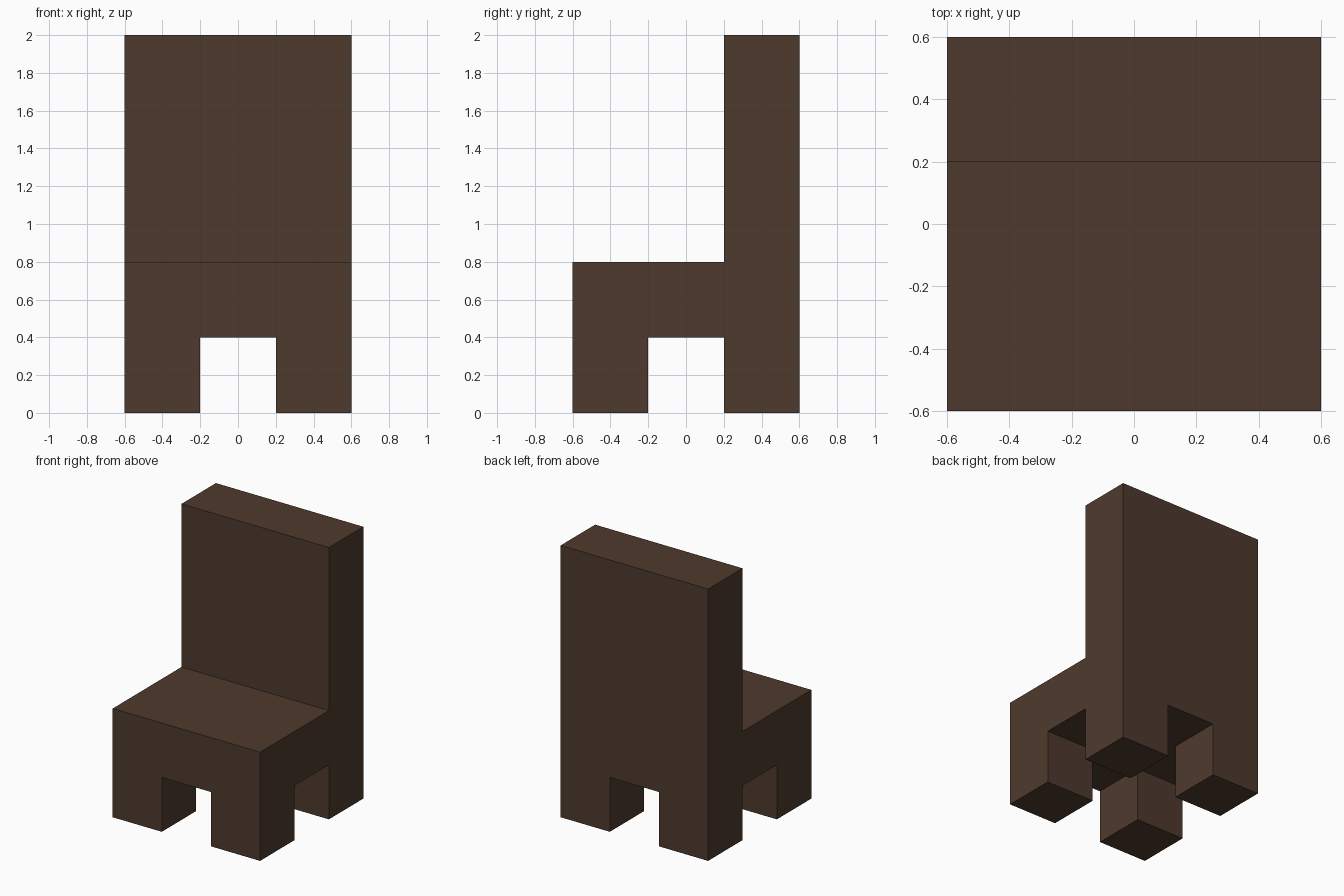
import bpy, bmesh, math
from mathutils import Vector

if "Cube" in bpy.data.objects:
    bpy.data.objects.remove(bpy.data.objects["Cube"])

CELL = 0.4  # the whole chair sits on a 0.4 unit module

# Parts, as boxes of modules: (x range, y range, z range)
seat = [(range(3), range(3), range(1, 2))]
backrest = [(range(3), range(2, 3), range(1, 5))]
legs = [(range(x, x + 1), range(y, y + 1), range(1)) for x in (0, 2) for y in (0, 2)]

filled = {(x, y, z) for xs, ys, zs in seat + backrest + legs
          for x in xs for y in ys for z in zs}


def add_side(bm, cell, axis, sign):
    """Add one square side of a module."""
    centre = Vector(cell) + Vector((-1.0, -1.0, 0.5))
    u, v = Vector(), Vector()
    u[(axis + 1) % 3], v[(axis + 2) % 3] = 0.5, 0.5
    centre[axis] += 0.5 * sign
    corners = [centre - u - v, centre + u - v, centre + u + v, centre - u + v]
    if sign < 0:
        corners.reverse()
    bm.faces.new([bm.verts.new(c * CELL) for c in corners])


# Outer skin only: no hidden faces where the parts join
bm = bmesh.new()
for cell in sorted(filled):
    for axis in range(3):
        for sign in (-1, 1):
            neighbour = list(cell)
            neighbour[axis] += sign
            if tuple(neighbour) not in filled:
                add_side(bm, cell, axis, sign)
bmesh.ops.remove_doubles(bm, verts=bm.verts, dist=0.001)

# Merge the modules into large flat faces
bmesh.ops.dissolve_limit(bm, angle_limit=math.radians(1), verts=bm.verts, edges=bm.edges)

mesh = bpy.data.meshes.new("chair")
bm.to_mesh(mesh)
bm.free()
chair = bpy.data.objects.new("chair", mesh)
bpy.context.collection.objects.link(chair)

# Dark brown wood
wood = bpy.data.materials.new("dark_brown_wood")
wood.diffuse_color = (0.0762, 0.0423, 0.0262, 1.0)
wood.use_nodes = True
wood.node_tree.nodes["Principled BSDF"].inputs["Base Color"].default_value = wood.diffuse_color
mesh.materials.append(wood)
